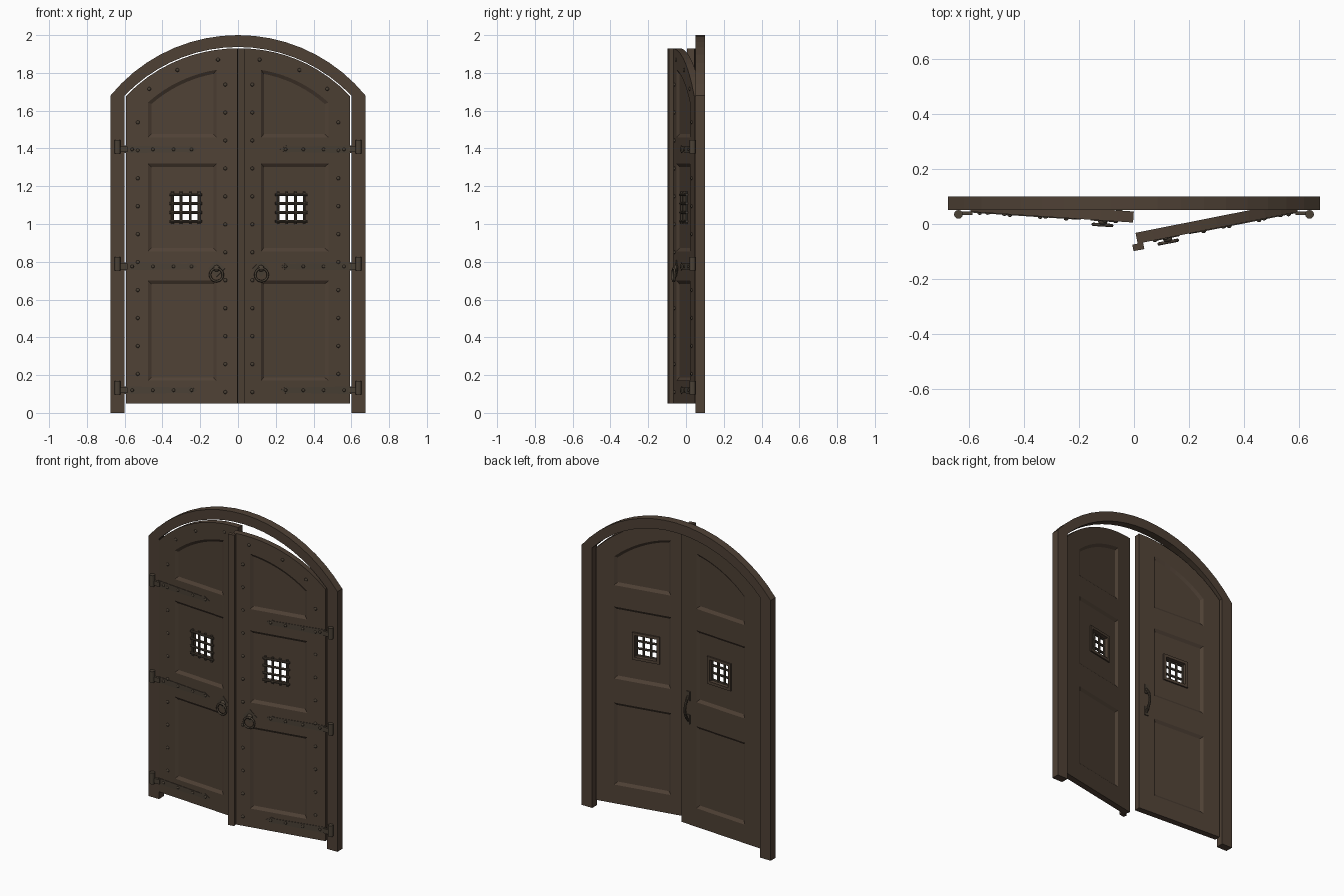
import bpy, bmesh, math
from mathutils import Matrix, Vector

if "Cube" in bpy.data.objects:
    bpy.data.objects.remove(bpy.data.objects["Cube"])


def material(name, rgb):
    m = bpy.data.materials.new(name)
    m.diffuse_color = (*rgb, 1)
    m.use_nodes = True
    m.node_tree.nodes["Principled BSDF"].inputs["Base Color"].default_value = m.diffuse_color
    return m


WOOD = material("dark oak", (0.078, 0.053, 0.036))
IRON = material("aged iron", (0.068, 0.052, 0.036))
Y0, Y1 = 0.045, 0.085          # leaf front and back when shut
RAD, ZC = 0.8223, 1.1077       # leaf arch


def finish(name, bm, mat, smooth=False):
    bmesh.ops.recalc_face_normals(bm, faces=bm.faces)
    me = bpy.data.meshes.new(name)
    bm.to_mesh(me)
    bm.free()
    me.materials.append(mat)
    for p in me.polygons:
        p.use_smooth = smooth
    ob = bpy.data.objects.new(name, me)
    bpy.context.collection.objects.link(ob)
    return ob


def prism(bm, front, y0, y1, back=None):
    """Solid between an outline at y0 and an outline at y1."""
    a = [bm.verts.new((x, y0, z)) for x, z in front]
    b = [bm.verts.new((x, y1, z)) for x, z in (back or front)]
    bm.faces.new(a)
    bm.faces.new(b[::-1])
    for i in range(len(a)):
        j = (i + 1) % len(a)
        bm.faces.new((a[i], b[i], b[j], a[j]))


def rect(x0, x1, z0, z1):
    return [(x0, z0), (x1, z0), (x1, z1), (x0, z1)]


def box(bm, x0, x1, y0, y1, z0, z1):
    prism(bm, rect(x0, x1, z0, z1), y0, y1)


def arch(x0, x1, z0, r, zc=ZC, n=9):
    """Outline with a flat bottom and a circular top."""
    xs = [x1 + (x0 - x1) * i / n for i in range(n + 1)]
    return [(x0, z0), (x1, z0)] + [(x, zc + math.sqrt(r * r - x * x)) for x in xs]


def tube(bm, path, r, sides=8):
    for p, q in zip(path, path[1:]):
        p, q = Vector(p), Vector(q)
        m = Matrix.Translation((p + q) / 2) @ (q - p).to_track_quat('Z', 'Y').to_matrix().to_4x4()
        bmesh.ops.create_cone(bm, cap_ends=True, segments=sides, radius1=r, radius2=r,
                              depth=(q - p).length, matrix=m)


def dome(bm, x, y, z, r):
    m = Matrix.Translation((x, y, z)) @ Matrix.Diagonal((1, 0.7, 1, 1)) @ Matrix.Rotation(math.pi / 2, 4, 'X')
    bmesh.ops.create_uvsphere(bm, u_segments=10, v_segments=6, radius=r, matrix=m)


def ring(bm, c, R, r, n=24, k=8):
    vs = [[bm.verts.new((c[0] + (R + r * math.cos(b)) * math.cos(a), c[1] + r * math.sin(b),
                         c[2] + (R + r * math.cos(b)) * math.sin(a)))
           for b in [2 * math.pi * j / k for j in range(k)]]
          for a in [2 * math.pi * i / n for i in range(n)]]
    for i in range(n):
        for j in range(k):
            bm.faces.new((vs[i][j], vs[(i + 1) % n][j], vs[(i + 1) % n][(j + 1) % k], vs[i][(j + 1) % k]))


def cut(ob, cutter):
    mod = ob.modifiers.new("cut", 'BOOLEAN')
    mod.operation, mod.solver, mod.object = 'DIFFERENCE', 'EXACT', cutter
    bpy.context.view_layer.objects.active = ob
    bpy.ops.object.modifier_apply(modifier=mod.name)
    bpy.data.objects.remove(cutter)


def arch_frame():
    bm = bmesh.new()
    def arc(w, top, spring, n=18):
        h = top - spring
        r = (w * w + h * h) / (2 * h)
        t = math.asin(w / r)
        return [(r * math.sin(-t + 2 * t * i / n), top - r + r * math.cos(-t + 2 * t * i / n)) for i in range(n + 1)]
    out = [(-0.675, 0)] + arc(0.675, 2.0, 1.68) + [(0.675, 0)]
    inn = [(-0.6, 0)] + arc(0.6, 1.937, 1.68) + [(0.6, 0)]
    loops = [[bm.verts.new((x, y, z)) for x, z in pts] for pts, y in
             ((out, 0.05), (inn, 0.05), (inn, 0.1), (out, 0.1))]
    for i in range(len(out) - 1):
        for a, b in zip(loops, loops[1:] + loops[:1]):
            bm.faces.new((a[i], b[i], b[i + 1], a[i + 1]))
    for i in (0, -1):
        bm.faces.new([l[i] for l in loops])
    finish("arched_frame", bm, WOOD)


def door(side, s, angle):
    parts = []

    def done(name, bm, mat, smooth=False):
        parts.append(finish(f"{side}_{name}", bm, mat, smooth))
        return parts[-1]

    # leaf with recessed panels on both faces and a window hole
    bm = bmesh.new()
    prism(bm, arch(0.002, 0.594, 0.05, RAD, n=10), Y0, Y1)
    leaf = done("leaf", bm, WOOD)
    bm = bmesh.new()
    d, g = 0.012, 0.018
    shapes = [(rect(0.112, 0.477, a, b), rect(0.112 + g, 0.477 - g, a + g, b - g))
              for a, b in ((0.17, 0.70), (0.855, 1.32))]
    shapes.append((arch(0.112, 0.477, 1.458, RAD - 0.105),
                   arch(0.112 + g, 0.477 - g, 1.458 + g, RAD - 0.105 - g)))
    for big, small in shapes:
        prism(bm, big, Y0 - 0.0001, Y0 + d, small)
        prism(bm, big, Y1 + 0.0001, Y1 - d, small)
    cut(leaf, finish("panel_cutter", bm, WOOD))
    bm = bmesh.new()
    wx, wz, w = 0.277, 1.085, 0.07
    box(bm, wx - w, wx + w, 0, 0.12, wz - w, wz + w)
    cut(leaf, finish("window_cutter", bm, WOOD))

    # window trim on the back
    bm = bmesh.new()
    o = w + 0.018
    for a, b in ((wx - o, wx - w), (wx + w, wx + o)):
        box(bm, a, b, Y1 - d - 0.002, Y1 - 0.003, wz - o, wz + o)
    for a, b in ((wz - o, wz - w), (wz + w, wz + o)):
        box(bm, wx - w, wx + w, Y1 - d - 0.002, Y1 - 0.003, a, b)
    done("window_trim", bm, WOOD)

    # crossed window bars
    bm = bmesh.new()
    for k in (-0.07, -0.024, 0.024, 0.07):
        tube(bm, [(wx + k, 0.053, wz - 0.086), (wx + k, 0.053, wz + 0.086)], 0.0075)
        tube(bm, [(wx - 0.086, 0.05, wz + k), (wx + 0.086, 0.05, wz + k)], 0.0075)
    done("window_grille", bm, IRON)

    # studs round the leaf edge
    bm = bmesh.new()
    for i in range(12):
        dome(bm, 0.066, Y0, 0.11 + 0.148 * i, 0.010)
    for i in range(10):
        dome(bm, 0.53, Y0, 0.206 + 0.148 * i, 0.010)
    for x, z in ((0.105, 1.87), (0.32, 1.815), (0.47, 1.715)):
        dome(bm, x, Y0, z, 0.010)
    done("studs", bm, IRON, True)

    # hinge straps with rivets, and barrels
    strap, rivet, barrel = bmesh.new(), bmesh.new(), bmesh.new()
    for z in (0.12, 0.775, 1.395):
        h = 0.02
        prism(strap, [(0.6, z - h), (0.6, z + h), (0.27, z + 0.014), (0.25, z + 0.02),
                      (0.215, z), (0.25, z - 0.02), (0.27, z - 0.014)], Y0 - 0.003, Y0 + 0.001)
        for x in (0.245, 0.34, 0.45, 0.56):
            dome(rivet, x, Y0 - 0.003, z, 0.009)
        box(barrel, 0.585, 0.64, 0.032, 0.046, z - 0.015, z + 0.015)
        tube(barrel, [(0.637, 0.035, z - 0.022), (0.637, 0.035, z + 0.05 - 0.0)], 0.016, 12)
    done("hinge_straps", strap, IRON)
    done("hinge_rivets", rivet, IRON, True)
    fixed = done("hinge_barrels", barrel, IRON)

    # ring pull on a diamond plate
    bm = bmesh.new()
    cx, cz = 0.112, 0.765
    prism(bm, [(cx - 0.045, cz), (cx, cz - 0.045), (cx + 0.045, cz), (cx, cz + 0.045)], Y0 - 0.003, Y0 + 0.001)
    done("pull_plate", bm, IRON)
    bm = bmesh.new()
    dome(bm, cx, Y0 - 0.004, cz, 0.018)
    ring(bm, (cx, Y0 - 0.016, cz - 0.034), 0.034, 0.006)
    done("ring_pull", bm, IRON, True)

    if s > 0:  # cover strip over the meeting edge
        bm = bmesh.new()
        box(bm, -0.018, 0.022, Y0 - 0.024, Y0, 0.05, 1.928)
        done("cover_strip", bm, WOOD)
    else:      # bowed handle on the back
        bm = bmesh.new()
        path = [(0.055, Y1 + 0.036 * math.sin(math.pi * i / 8) ** 0.7, 0.72 + 0.02 * i) for i in range(9)]
        tube(bm, path, 0.008)
        for z in (0.70, 0.85):
            box(bm, 0.043, 0.067, Y1 - 0.001, Y1 + 0.006, z, z + 0.06)
        done("back_handle", bm, IRON)

    # mirror to its side and swing it ajar
    pivot = Matrix.Translation((s * 0.6, Y0, 0))
    swing = pivot @ Matrix.Rotation(s * math.radians(angle), 4, 'Z') @ pivot.inverted()
    for ob in parts:
        ob.data.transform(Matrix.Diagonal((s, 1, 1, 1)))
        if s < 0:
            ob.data.flip_normals()
        if ob is not fixed:
            ob.data.transform(swing)


arch_frame()
door("left", -1, 3.8)
door("right", 1, 11.2)
